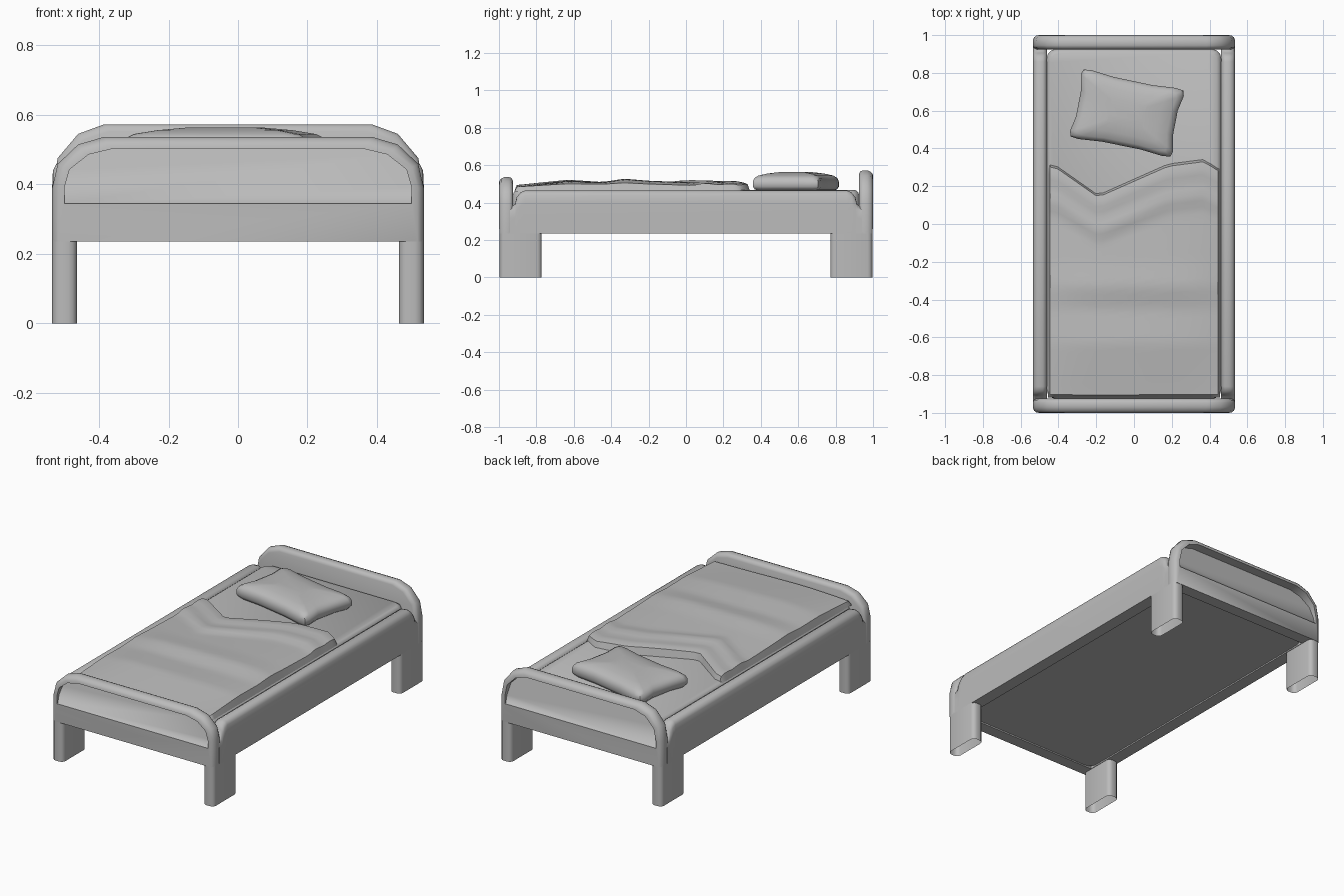
import bpy, bmesh, math
from mathutils import Vector

cube = bpy.data.objects.get("Cube")
if cube:
    bpy.data.objects.remove(cube)

grey = bpy.data.materials.new("plain grey")
grey.use_nodes = True
grey.diffuse_color = (0.5, 0.5, 0.5, 1)
grey.node_tree.nodes["Principled BSDF"].inputs["Base Color"].default_value = (0.5, 0.5, 0.5, 1)


def loft(name, rings, start=True, end=True, closed=True, angle=50):
    """Skin a list of equal-length point rings, with optional end caps."""
    bm = bmesh.new()
    rows = [[bm.verts.new(p) for p in ring] for ring in rings]
    n = len(rows[0])
    for a, b in zip(rows, rows[1:]):
        for i in range(n if closed else n - 1):
            j = (i + 1) % n
            bm.faces.new((a[i], a[j], b[j], b[i]))
    if start:
        bm.faces.new(rows[0][::-1])
    if end:
        bm.faces.new(rows[-1])
    if closed:
        bmesh.ops.recalc_face_normals(bm, faces=bm.faces)
    mesh = bpy.data.meshes.new(name)
    bm.to_mesh(mesh)
    bm.free()
    mesh.materials.append(grey)
    obj = bpy.data.objects.new(name, mesh)
    bpy.context.collection.objects.link(obj)
    bpy.ops.object.select_all(action='DESELECT')
    obj.select_set(True)
    bpy.context.view_layer.objects.active = obj
    bpy.ops.object.shade_smooth_by_angle(angle=math.radians(angle))
    return obj


def rounded(cx, cy, hx, hy, r, z, steps=3):
    """Rounded rectangle ring at height z."""
    pts = []
    for k, (sx, sy) in enumerate(((1, 1), (-1, 1), (-1, -1), (1, -1))):
        for s in range(steps + 1):
            a = math.pi / 2 * (k + s / steps)
            pts.append((cx + sx * (hx - r) + r * math.cos(a),
                        cy + sy * (hy - r) + r * math.sin(a), z))
    return pts


def interp(points, t):
    """Piecewise linear curve through (t, value) points."""
    for (a, va), (b, vb) in zip(points, points[1:]):
        if t <= b:
            return va + (vb - va) * max(0, (t - a) / (b - a))
    return points[-1][1]


# End boards: arched rim with a sloping recess on the outer side
def arch(w, base, h):
    rise = h - 0.39
    half = [(w, base), (w, 0.39), (0.97 * w, 0.39 + 0.47 * rise),
            (0.86 * w, 0.39 + 0.85 * rise), (0.72 * w, h)]
    return half + [(-x, z) for x, z in reversed(half)]


def end_board(name, side, h):
    def ring(y, w, base, top):
        return [(x, side * y, z) for x, z in arch(w, base, top)]
    inner = arch(0.5, 0.345, h - 0.034)
    rings = [ring(0.925, 0.515, 0.235, h - 0.02),
             ring(0.932, 0.53, 0.235, h - 0.006),
             ring(0.945, 0.535, 0.235, h),
             ring(0.97, 0.535, 0.235, h),
             ring(0.988, 0.529, 0.235, h - 0.008),
             ring(0.998, 0.517, 0.235, h - 0.02),
             ring(1.0, 0.5, 0.345, h - 0.034),
             [(x, side * (0.99 - 0.25 * (z - 0.345)), z) for x, z in inner]]
    loft(name, rings, angle=80)


end_board("foot_board", -1, 0.537)
end_board("head_board", 1, 0.573)


# Side rails: rounded section whose top dips at both ends
def rail_ring(side, y, top):
    half = [(0.535, 0.235), (0.535, top - 0.07), (0.533, top - 0.025), (0.523, top - 0.006),
            (0.505, top), (0.482, top), (0.468, top - 0.008), (0.46, top - 0.03), (0.46, 0.235)]
    return [(side * x, y, z) for x, z in half]


dip = [(0.86, 0.465), (0.885, 0.455), (0.905, 0.43), (0.915, 0.39), (0.94, 0.385)]
stations = [(-y, z) for y, z in reversed(dip)] + dip
for label, side in (("left", 1), ("right", -1)):
    loft(label + "_rail", [rail_ring(side, y, z) for y, z in stations], angle=80)

# Legs: rounded posts, open underneath
for x_name, sx in (("left", 1), ("right", -1)):
    for y_name, sy in (("front", -1), ("back", 1)):
        loft(f"{y_name}_{x_name}_leg",
             [rounded(sx * 0.499, sy * 0.884, 0.036, 0.112, 0.025, z) for z in (0, 0.24)],
             start=False)

# Mattress, whose underside closes the frame
loft("mattress", [rounded(0, 0, 0.462 - i, 0.926 - i, 0.05, z)
                  for i, z in ((0, 0.243), (0, 0.44), (0.006, 0.457), (0.02, 0.467))])

# Pillow: rounded, slightly pinched quad stacked in shrinking layers
corners = [Vector(c) for c in ((0.27, 0.71), (-0.275, 0.825), (-0.345, 0.46), (0.2, 0.35))]
centre = sum(corners, Vector((0, 0))) / 4
outline = []
for k, c in enumerate(corners):
    before, after = corners[k - 1], corners[(k + 1) % 4]
    for p in (c.lerp(before, 0.09), c.lerp(centre, 0.03), c.lerp(after, 0.09)):
        outline.append(p)
    for t in (0.3, 0.5, 0.7):
        outline.append(c.lerp(after, t).lerp(centre, 0.06))
layers = [(0.86, 0.466), (0.95, 0.47), (1.0, 0.486), (1.0, 0.512),
          (0.96, 0.532), (0.87, 0.545), (0.65, 0.556), (0.35, 0.564)]
loft("pillow", [[(*centre.lerp(p, s), z) for p in outline] for s, z in layers])

# Blanket: wavy sheet with a turned-back band along its notched top edge
edge_line = [(-0.455, 0.31), (-0.43, 0.325), (-0.19, 0.155), (0.18, 0.32), (0.37, 0.345), (0.455, 0.29)]
ridge = [(-0.9, 0.492), (-0.63, 0.522), (-0.45, 0.512), (-0.33, 0.53), (-0.2, 0.517),
         (-0.05, 0.51), (0.07, 0.505), (0.34, 0.5)]
fold_shape = [(0, 0.004), (0.06, 0.014), (0.12, 0.006), (0.2, 0.014), (0.26, 0.0)]


def sheet_point(u, v, rows):
    x = -0.455 + 0.91 * u
    edge = interp(edge_line, x)
    y = -0.918 + (edge + 0.918) * v
    across = 1 - 0.6 * abs(x / 0.455) ** 3
    z = 0.482 + (interp(ridge, y) - 0.482) * across
    z += interp(fold_shape, edge - y)
    z += 0.003 * math.sin(7 * x + 4 * y)
    if min(u, 1 - u) < 0.001 or min(v, 1 - v) < 0.001:
        z = 0.458
    return (x, y, z)


def spaced(n):
    """Even spacing with a narrow hem at both ends."""
    return [0, 0.012] + [0.012 + 0.976 * i / n for i in range(1, n)] + [0.988, 1]


us, vs = spaced(22), spaced(36)
loft("blanket", [[sheet_point(u, v, len(vs)) for u in us] for v in vs],
     start=False, end=False, closed=False)
